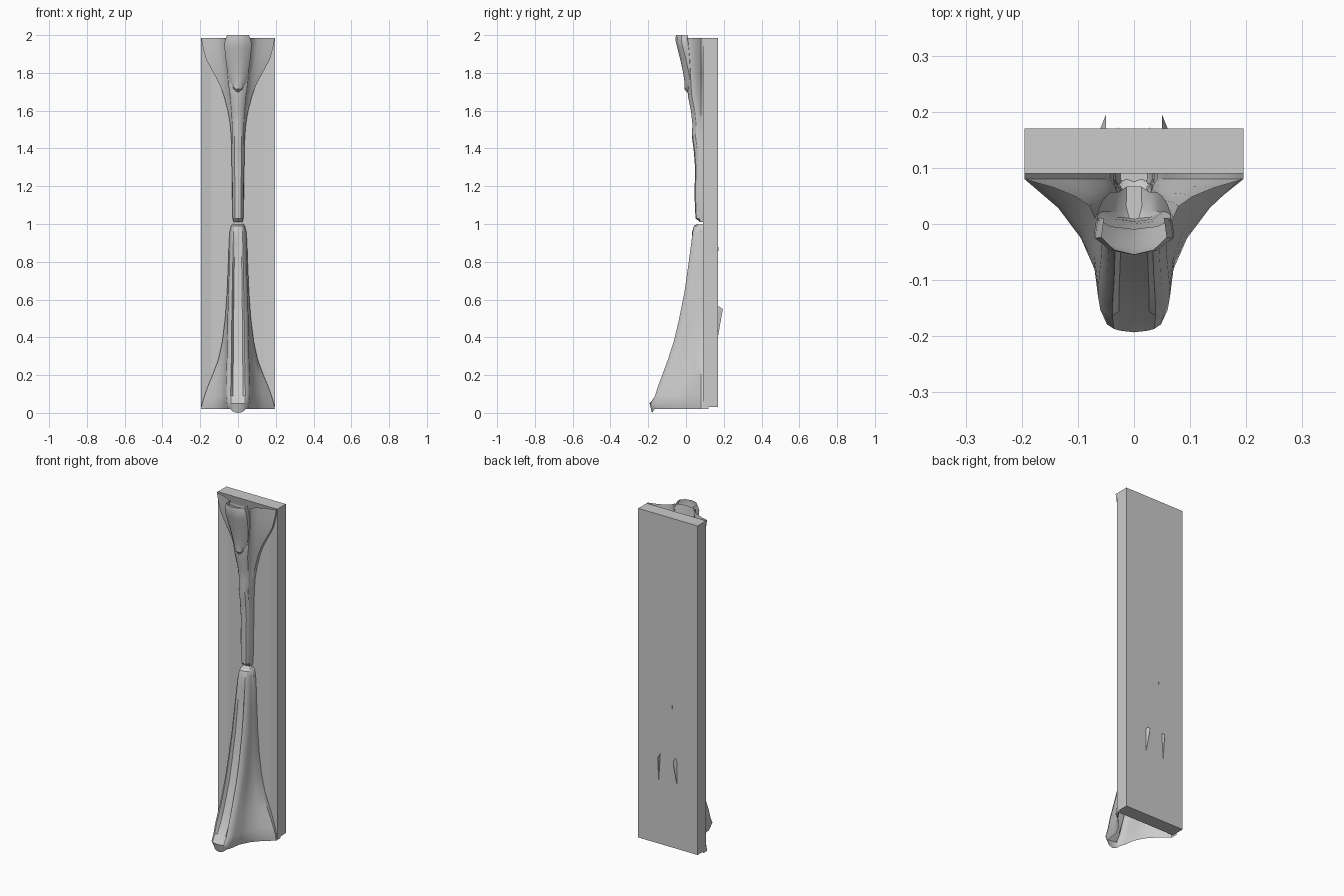
import bpy, bmesh


def finish(bm, name, angle=0.6):
    bmesh.ops.recalc_face_normals(bm, faces=bm.faces)
    me = bpy.data.meshes.new(name)
    bm.to_mesh(me)
    bm.free()
    ob = bpy.data.objects.new(name, me)
    bpy.context.collection.objects.link(ob)
    bpy.ops.object.select_all(action='DESELECT')
    ob.select_set(True)
    bpy.context.view_layer.objects.active = ob
    bpy.ops.object.shade_smooth_by_angle(angle=angle)
    return ob


def loft(name, rows, cap_start=False, cap_end=False):
    """Skin half sections (first point on x = 0), mirrored in x."""
    bm = bmesh.new()
    rings = []
    for half in rows:
        full = [(-x, y, z) for x, y, z in reversed(half[1:])] + half
        rings.append([bm.verts.new(p) for p in full])
    for a, b in zip(rings, rings[1:]):
        for i in range(len(a) - 1):
            bm.faces.new((a[i], a[i + 1], b[i + 1], b[i]))
    if cap_start:
        bm.faces.new(rings[0])
    if cap_end:
        bm.faces.new(rings[-1])
    return finish(bm, name)


def flare(wf, y0, wo, z):
    """Side wall sweeping out from the narrow front to the board."""
    pts = []
    for t in (0.3, 0.55, 0.78, 1.0):
        pts.append((wf + (wo - wf) * t ** 2.2, y0 + (0.08 - y0) * t, z))
    return pts + [(wo, 0.12, z)]


# Back board with a shallow sunken front panel
bm = bmesh.new()
bmesh.ops.create_cube(bm, size=1)
for v in bm.verts:
    v.co.x *= 0.39
    v.co.y = v.co.y * 0.08 + 0.13
    v.co.z = v.co.z * 1.955 + 1.0075
bm.normal_update()
front = [f for f in bm.faces if f.normal.y < -0.9]
bmesh.ops.inset_region(bm, faces=front, thickness=0.07)
for v in front[0].verts:
    v.co.y += 0.012
    v.co.x *= 0.96
finish(bm, "back_board", 0.1)

# Lower bracket: z, front y, front half width, width at board, groove depth
lower = [
    (0.02, -0.180, 0.052, 0.195, 0.000),
    (0.05, -0.193, 0.060, 0.190, 0.000),
    (0.09, -0.170, 0.064, 0.178, 0.014),
    (0.14, -0.155, 0.064, 0.160, 0.028),
    (0.20, -0.132, 0.062, 0.135, 0.032),
    (0.28, -0.103, 0.059, 0.105, 0.030),
    (0.38, -0.070, 0.057, 0.083, 0.028),
    (0.50, -0.042, 0.055, 0.068, 0.025),
    (0.64, -0.014, 0.051, 0.058, 0.022),
    (0.78, 0.006, 0.047, 0.052, 0.017),
    (0.90, 0.022, 0.042, 0.048, 0.011),
    (0.96, 0.030, 0.038, 0.044, 0.003),
    (0.99, 0.042, 0.034, 0.036, 0.000),
    (1.00, 0.062, 0.026, 0.028, 0.000),
]
rows = []
for z, y, wf, wo, g in lower:
    ys = min(y + 0.04, 0.072)
    tip = 0.02 if z < 0.03 else 0.0
    half = [(0, y + g, z - tip), (0.42 * wf, y + 0.85 * g + 0.003, z - 0.8 * tip),
            (0.60 * wf, y + 0.006, z - 0.5 * tip), (0.80 * wf, y + 0.014, z),
            (wf, ys, z)]
    rows.append(half + flare(wf, ys, wo, z))
loft("lower_bracket", rows, cap_end=True)

# Upper bracket: z, front y, front half width, width at board
upper = [
    (1.01, 0.075, 0.022, 0.024),
    (1.03, 0.050, 0.026, 0.028),
    (1.15, 0.045, 0.028, 0.031),
    (1.30, 0.048, 0.029, 0.033),
    (1.40, 0.040, 0.030, 0.035),
    (1.46, 0.031, 0.031, 0.036),
    (1.53, 0.034, 0.031, 0.042),
    (1.60, 0.026, 0.035, 0.054),
    (1.68, 0.010, 0.042, 0.075),
    (1.74, 0.006, 0.050, 0.098),
    (1.80, 0.004, 0.056, 0.130),
    (1.87, 0.000, 0.064, 0.168),
    (1.93, -0.005, 0.068, 0.185),
    (1.985, -0.010, 0.070, 0.195),
]
rows = []
for z, y, wf, wo in upper:
    ys = min(y + 0.02, 0.076)
    rows.append([(0, y, z), (0.6 * wf, y + 0.005, z), (wf, ys, z)]
                + flare(wf, ys, wo, z))
loft("upper_bracket", rows, cap_start=True)

# Raised petal on the upper bracket: z, front y, half width
petal = [(1.70, 0.002, 0.014), (1.715, -0.008, 0.030), (1.75, -0.008, 0.044),
         (1.80, -0.015, 0.055), (1.87, -0.030, 0.065), (1.93, -0.045, 0.071),
         (1.97, -0.055, 0.070), (2.00, -0.054, 0.058)]
rows = [[(0, y, z), (0.6 * w, y + 0.008, z), (w, y + 0.03, z),
         (0.92 * w, y + 0.065, z)] for z, y, w in petal]
loft("upper_petal", rows, cap_start=True)

# Thin fins poking through the back of the board
for side in (-1, 1):
    for n, (lo, peak, hi, out) in enumerate([(0.38, 0.55, 0.57, 0.195),
                                             (0.80, 0.87, 0.92, 0.172)]):
        x, thick = (0.05, 0.012) if n == 0 else (0.028, 0.003)
        bm = bmesh.new()
        v = [bm.verts.new(p) for p in (
            (side * x, 0.165, hi), (side * (x + thick), 0.165, peak),
            (side * (x + thick), 0.165, lo), (side * x, out, peak))]
        for f in ((0, 1, 3), (1, 2, 3), (2, 0, 3), (0, 2, 1)):
            bm.faces.new([v[i] for i in f])
        finish(bm, "back_fin")
